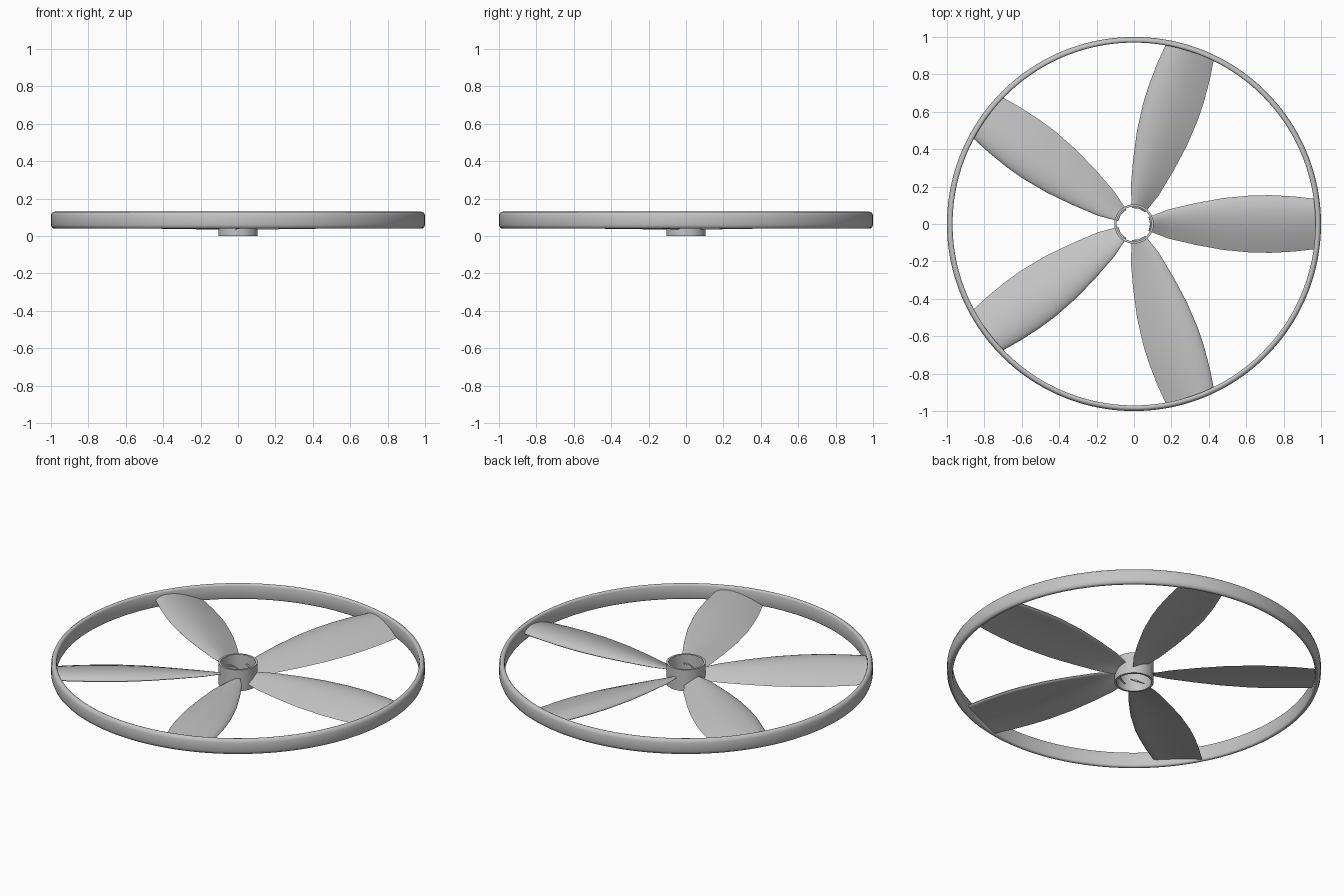
import bpy, bmesh, math

cube = bpy.data.objects.get("Cube")
if cube:
    bpy.data.objects.remove(cube, do_unlink=True)

grey = bpy.data.materials.new("light_grey")
grey.use_nodes = True
COLOUR = (0.55, 0.55, 0.55, 1)
grey.diffuse_color = COLOUR
grey.node_tree.nodes["Principled BSDF"].inputs["Base Color"].default_value = COLOUR

BLADES = 5


def finish(name, bm, angle):
    """Turn a bmesh into a smooth-shaded object."""
    bmesh.ops.recalc_face_normals(bm, faces=bm.faces)
    mesh = bpy.data.meshes.new(name)
    bm.to_mesh(mesh)
    bm.free()
    mesh.materials.append(grey)
    obj = bpy.data.objects.new(name, mesh)
    bpy.context.collection.objects.link(obj)
    bpy.ops.object.select_all(action='DESELECT')
    obj.select_set(True)
    bpy.context.view_layer.objects.active = obj
    bpy.ops.object.shade_smooth_by_angle(angle=math.radians(angle))
    return obj


def loft(bm, loops, closed):
    """Bridge rows of points; close the last row to the first, or cap both."""
    rows = [[bm.verts.new(p) for p in loop] for loop in loops]
    count = len(rows[0])
    pairs = list(zip(rows, rows[1:])) + ([(rows[-1], rows[0])] if closed else [])
    for a, b in pairs:
        for i in range(count):
            j = (i + 1) % count
            bm.faces.new((a[i], a[j], b[j], b[i]))
    if not closed:
        bm.faces.new(rows[0])
        bm.faces.new(rows[-1])


def revolve(name, profile, steps, angle):
    """Spin a closed (radius, height) profile around the z axis."""
    bm = bmesh.new()
    turns = [2 * math.pi * k / steps for k in range(steps)]
    loft(bm, [[(r * math.cos(a), r * math.sin(a), z) for r, z in profile]
              for a in turns], True)
    return finish(name, bm, angle)


# Outer ring with softened rims
revolve("outer_ring", [(0.97, 0.05), (0.973, 0.043), (0.98, 0.04), (0.988, 0.041),
                       (0.995, 0.046), (1, 0.06), (1, 0.11), (0.995, 0.124),
                       (0.988, 0.129), (0.98, 0.13), (0.973, 0.127), (0.97, 0.12)],
        160, 50)

# Open hub tube
revolve("hub", [(0.093, 0), (0.105, 0), (0.105, 0.125), (0.093, 0.125)], 64, 30)

# Blade stations: radius, half chord, height of low edge, height of high edge
STATIONS = [(0.086, 0.037, 0.034, 0.072), (0.2, 0.078, 0.036, 0.076),
            (0.35, 0.112, 0.038, 0.08), (0.5, 0.139, 0.04, 0.083),
            (0.65, 0.153, 0.042, 0.085), (0.75, 0.154, 0.043, 0.086),
            (0.87, 0.147, 0.044, 0.086), (0.98, 0.134, 0.045, 0.085)]
CHORD_STEPS = 14


def section(radius, half, low, high):
    """Cambered aerofoil with a blunt nose at the high edge."""
    points = []
    for k in range(-CHORD_STEPS, CHORD_STEPS):
        s = (1 - math.cos(math.pi * k / CHORD_STEPS)) / 2   # 0 nose, 1 tail
        thick = 0.6 * (0.2969 * math.sqrt(s) - 0.126 * s - 0.3516 * s**2
                       + 0.2843 * s**3 - 0.1036 * s**4)
        camber = 0.28 * s * (1 - s) * (1.35 - 0.7 * s)
        lift = camber + math.copysign(thick, k)
        t = half * (1 - 2 * s)
        z = high + (low - high) * s + 2 * half * lift
        points.append((math.sqrt(radius**2 - t**2), t, z))
    return points


def blend(a, b, f):
    return [u + (v - u) * f for u, v in zip(a, b)]


def make_blade(index):
    bm = bmesh.new()
    loft(bm, [section(*s) for s in STATIONS], False)
    blade = finish("blade_%d" % (index + 1), bm, 50)
    blade.rotation_euler.z = 2 * math.pi * index / BLADES
    return blade


# Five twisted blades from hub to ring
STATIONS = [blend(a, b, f) for a, b in zip(STATIONS, STATIONS[1:])
            for f in (0, 0.5)] + [STATIONS[-1]]
for i in range(BLADES):
    make_blade(i)
